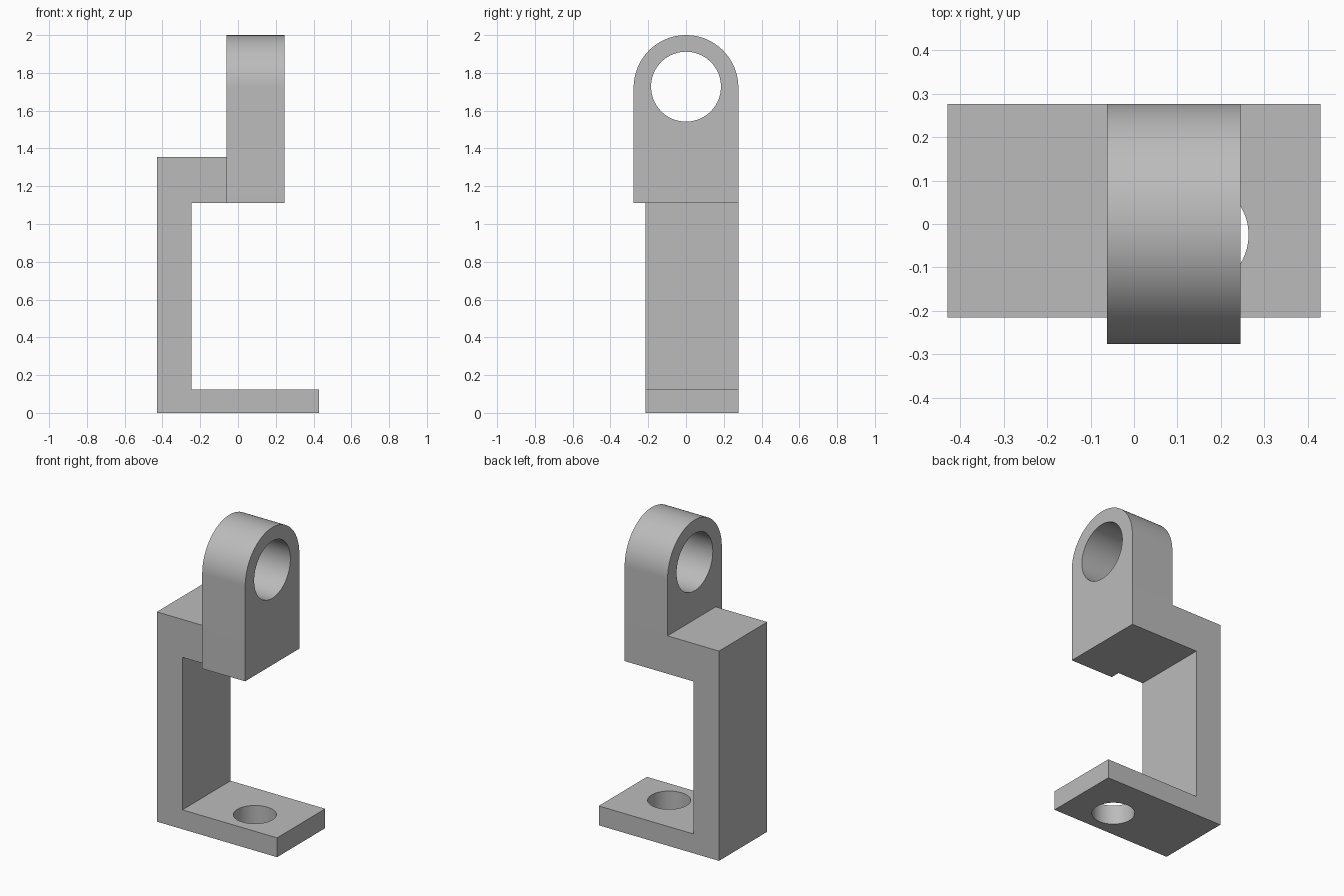
import bpy
import bmesh
import math
from mathutils import Vector

cube = bpy.data.objects.get("Cube")
if cube:
    bpy.data.objects.remove(cube, do_unlink=True)

grey = bpy.data.materials.new("plain grey")
grey.use_nodes = True
colour = (0.5, 0.5, 0.5, 1)
grey.diffuse_color = colour
grey.node_tree.nodes["Principled BSDF"].inputs["Base Color"].default_value = colour


def prism(name, points, sweep):
    """Extrude a closed outline of 3D points along a vector."""
    bm = bmesh.new()
    face = bm.faces.new([bm.verts.new(p) for p in points])
    grown = bmesh.ops.extrude_face_region(bm, geom=[face])["geom"]
    moved = [v for v in grown if isinstance(v, bmesh.types.BMVert)]
    bmesh.ops.translate(bm, verts=moved, vec=Vector(sweep))
    bmesh.ops.recalc_face_normals(bm, faces=bm.faces)
    mesh = bpy.data.meshes.new(name)
    bm.to_mesh(mesh)
    bm.free()
    mesh.materials.append(grey)
    obj = bpy.data.objects.new(name, mesh)
    bpy.context.collection.objects.link(obj)
    return obj


def bore(obj, centre, radius, rotation=(0, 0, 0)):
    """Cut a round through hole, then remove the cutter."""
    bpy.ops.mesh.primitive_cylinder_add(vertices=96, radius=radius, depth=0.8,
                                        location=centre, rotation=rotation)
    cutter = bpy.context.object
    cutter.hide_render = True
    cutter.data.materials.append(grey)
    mod = obj.modifiers.new("bore", 'BOOLEAN')
    mod.operation = 'DIFFERENCE'
    mod.solver = 'EXACT'
    mod.object = cutter
    bpy.ops.object.select_all(action='DESELECT')
    bpy.context.view_layer.objects.active = obj
    obj.select_set(True)
    bpy.ops.object.modifier_apply(modifier=mod.name)
    bpy.data.objects.remove(cutter, do_unlink=True)
    bpy.ops.object.shade_smooth_by_angle(angle=math.radians(30))


FRONT, BACK = -0.215, 0.277
LEFT, RIGHT = -0.43, 0.43
ARM_LOW, ARM_TOP = 1.111, 1.356
LUG_NEAR, LUG_FAR = -0.062, 0.245

# C-shaped bracket: foot plate, upright and short top arm
outline = [(LEFT, 0), (RIGHT, 0), (RIGHT, 0.125), (-0.247, 0.125),
           (-0.247, ARM_LOW), (LUG_NEAR, ARM_LOW), (LUG_NEAR, ARM_TOP), (LEFT, ARM_TOP)]
bracket = prism("bracket", [(x, FRONT, z) for x, z in outline], (0, BACK - FRONT, 0))
bore(bracket, (0.138, -0.025, 0.06), 0.126)

# Round-topped lug with a horizontal bore
radius = 0.277
crown = 2 - radius
steps = 64
arch = [(radius * math.cos(math.pi * i / steps), crown + radius * math.sin(math.pi * i / steps))
        for i in range(steps + 1)]
profile = [(-radius, ARM_LOW), (radius, ARM_LOW)] + arch
lug = prism("bearing_lug", [(LUG_NEAR, y, z) for y, z in profile], (LUG_FAR - LUG_NEAR, 0, 0))
bore(lug, (0.09, 0, 1.727), 0.185, (0, math.pi / 2, 0))
